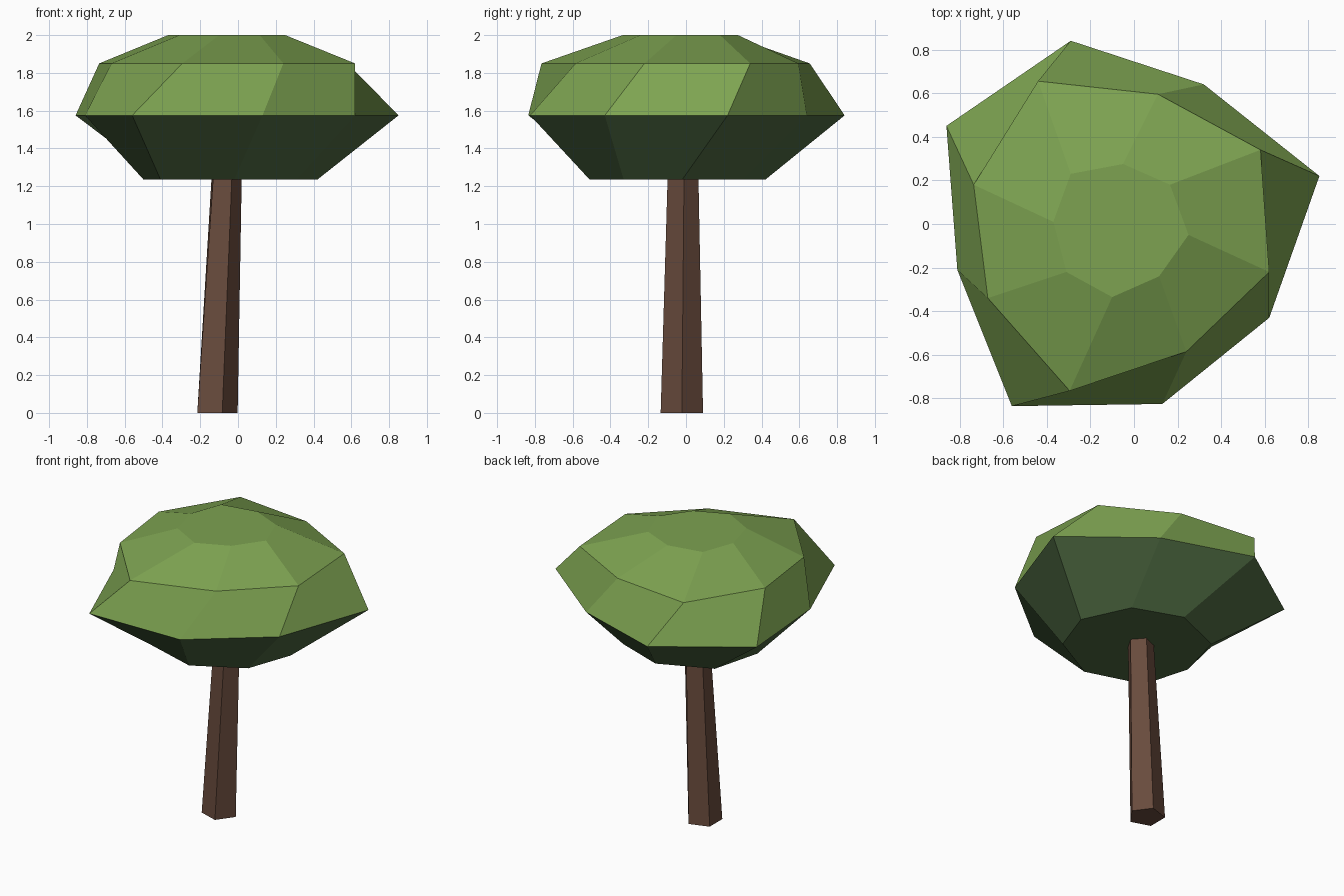
import bpy
import math

if "Cube" in bpy.data.objects:
    bpy.data.objects.remove(bpy.data.objects["Cube"])


def material(name, rgb):
    m = bpy.data.materials.new(name)
    m.diffuse_color = (*rgb, 1)
    m.use_nodes = True
    m.node_tree.nodes["Principled BSDF"].inputs["Base Color"].default_value = m.diffuse_color
    return m


LEAF = material("leaf green", (0.205, 0.365, 0.082))
SHADE = material("dark underside green", (0.075, 0.14, 0.053))
BARK = material("bark brown", (0.14, 0.07, 0.046))


def loft(name, rings, mats, mat_rule):
    """Bridge stacked (z, outline) rings with flat faces and cap both ends."""
    n = len(rings[0][1])
    verts = [(x, y, z) for z, outline in rings for x, y in outline]
    faces = [tuple(reversed(range(n)))]
    for r in range(len(rings) - 1):
        a, b = r * n, (r + 1) * n
        faces += [(a + i, a + (i + 1) % n, b + (i + 1) % n, b + i)
                  for i in range(n)]
    faces.append(tuple(range(len(verts) - n, len(verts))))
    me = bpy.data.meshes.new(name)
    me.from_pydata(verts, [], faces)
    for m in mats:
        me.materials.append(m)
    for p in me.polygons:
        p.material_index = mat_rule(p)
    me.update()
    ob = bpy.data.objects.new(name, me)
    bpy.context.collection.objects.link(ob)
    return ob


def polygon(cx, cy, radius, sides, turn):
    step = math.tau / sides
    return [(cx + radius * math.cos(math.radians(turn) + i * step),
             cy + radius * math.sin(math.radians(turn) + i * step))
            for i in range(sides)]


# Trunk: leaning, tapered and slightly twisted five-sided post
loft("trunk",
     [(0, polygon(-0.12, -0.022, 0.118, 5, 0)),
      (1.25, polygon(-0.066, -0.018, 0.086, 5, 5))],
     [BARK], lambda p: 0)

# Canopy: irregular eight-sided rings, starting at +x and going round to the left
underside = [(0.42, -0.02), (0.27, 0.30), (-0.06, 0.42), (-0.41, 0.27),
             (-0.50, -0.07), (-0.41, -0.39), (-0.02, -0.51), (0.31, -0.33)]
brim = [(0.85, 0.22), (0.32, 0.64), (-0.29, 0.84), (-0.86, 0.45),
        (-0.81, -0.21), (-0.56, -0.835), (0.13, -0.825), (0.62, -0.43)]
shoulder = [(0.58, 0.34), (0.11, 0.595), (-0.44, 0.655), (-0.735, 0.18),
            (-0.67, -0.34), (-0.295, -0.765), (0.24, -0.585), (0.62, -0.22)]
crown = [(0.165, 0.18), (-0.05, 0.275), (-0.29, 0.23), (-0.37, 0.01),
         (-0.31, -0.22), (-0.10, -0.335), (0.115, -0.24), (0.25, -0.05)]
loft("canopy",
     [(1.235, underside), (1.575, brim), (1.85, shoulder), (2.0, crown)],
     [LEAF, SHADE], lambda p: 1 if p.center.z < 1.55 else 0)
